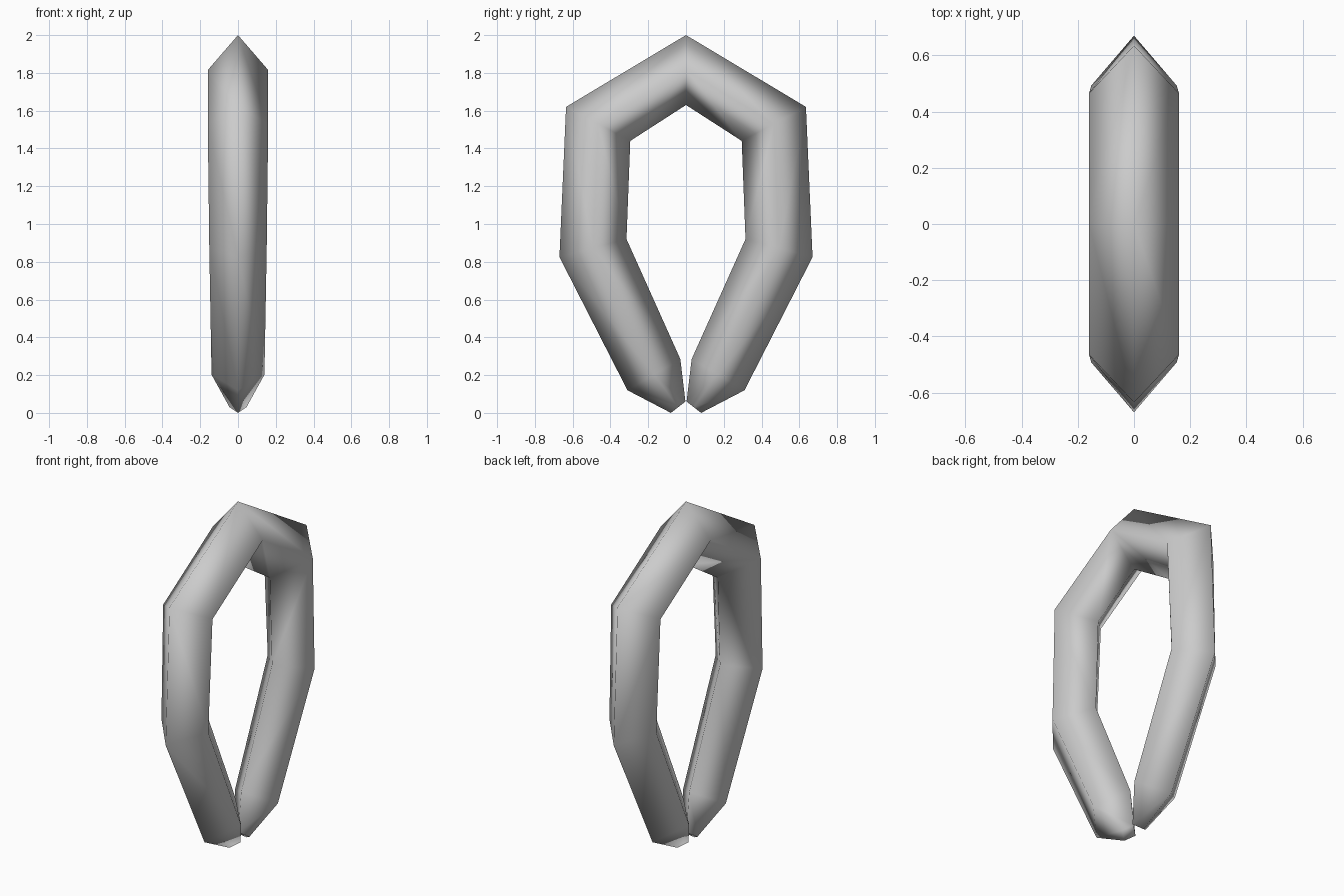
import bpy
import bmesh
from mathutils import Vector

cube = bpy.data.objects.get("Cube")
if cube:
    bpy.data.objects.remove(cube, do_unlink=True)

# Grey metal
metal = bpy.data.materials.new("grey metal")
metal.use_nodes = True
grey = (0.6, 0.6, 0.6, 1)
metal.diffuse_color = grey
metal.node_tree.nodes["Principled BSDF"].inputs["Base Color"].default_value = grey

# Diamond sections along one arm: outer (y, z), inner (y, z), half width
sections = [
    ((0, 2.0), (0, 1.63), 0.16),
    ((0.635, 1.62), (0.295, 1.44), 0.16),
    ((0.67, 0.825), (0.315, 0.92), 0.152),
    ((0.31, 0.12), (0.03, 0.285), 0.14),
    ((0.08, 0.0), (0.003, 0.06), 0.045),
]

# Skin the sections into one arm and close its tip
bm = bmesh.new()
rings = []
for outer, inner, width in sections:
    a, b = Vector((0, *outer)), Vector((0, *inner))
    mid, side = (a + b) / 2, Vector((width, 0, 0))
    rings.append([bm.verts.new(p) for p in (a, mid + side, b, mid - side)])
for upper, lower in zip(rings, rings[1:]):
    for i in range(4):
        j = (i + 1) % 4
        bm.faces.new((upper[i], upper[j], lower[j], lower[i]))
bm.faces.new(rings[-1])
bmesh.ops.recalc_face_normals(bm, faces=bm.faces)
# The top is open, so check the winding against the outward direction
face = max(bm.faces, key=lambda f: f.calc_center_median().y)
if face.normal.y < 0:
    bmesh.ops.reverse_faces(bm, faces=bm.faces)

mesh = bpy.data.meshes.new("open_ring")
bm.to_mesh(mesh)
bm.free()
mesh.materials.append(metal)
mesh.shade_smooth()
ring = bpy.data.objects.new("open_ring", mesh)
bpy.context.collection.objects.link(ring)

# Mirror the arm front to back, joined at the top only
mirror = ring.modifiers.new("front_arm", 'MIRROR')
mirror.use_axis = (False, True, False)
mirror.merge_threshold = 0.001
